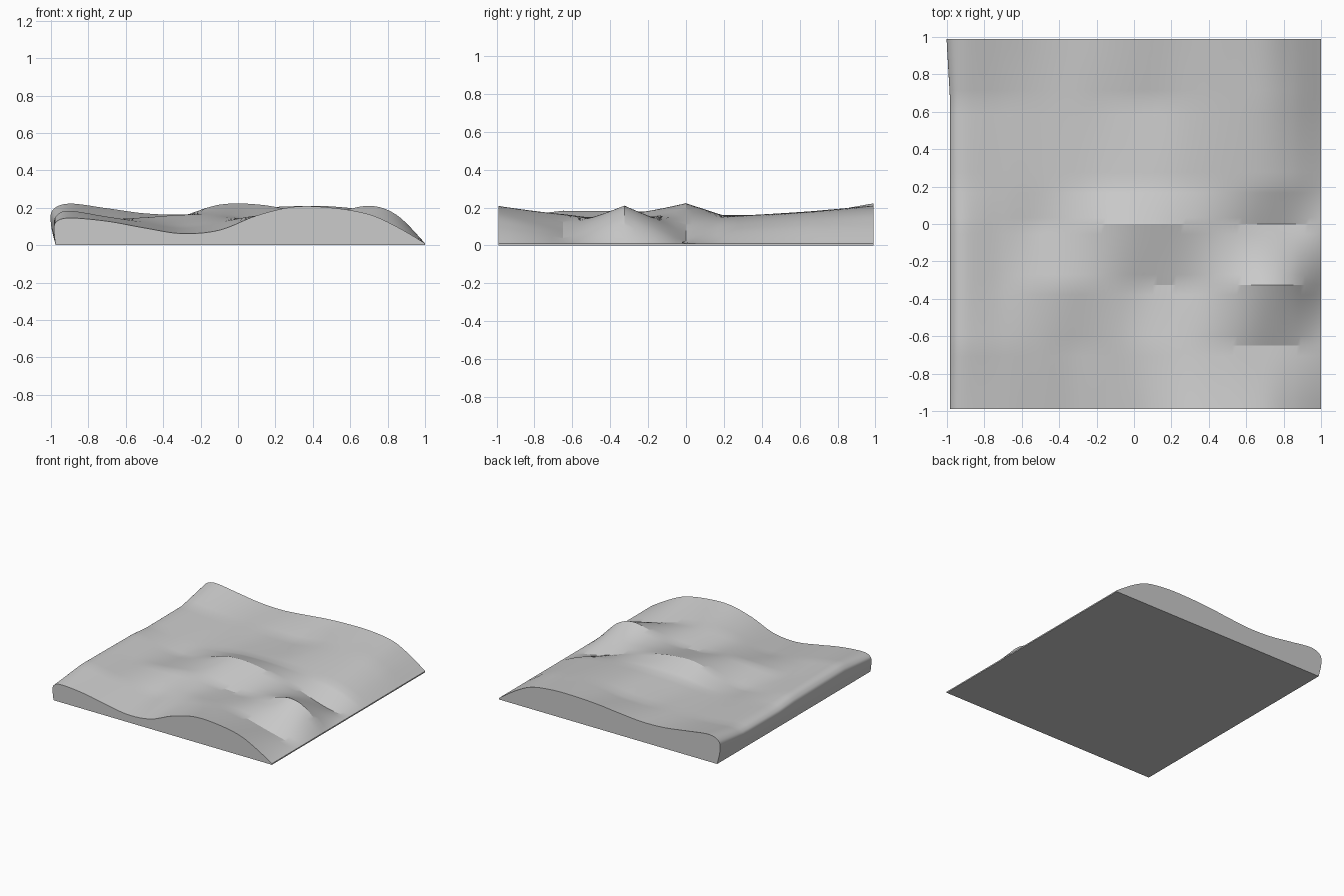
import bpy
import bmesh
import math
from mathutils import Vector

old_cube = bpy.data.objects.get("Cube")
if old_cube:
    bpy.data.objects.remove(old_cube, do_unlink=True)


def make_material(name, colour):
    material = bpy.data.materials.new(name)
    material.use_nodes = True
    material.diffuse_color = colour
    shader = material.node_tree.nodes["Principled BSDF"]
    shader.inputs["Base Color"].default_value = colour
    return material


# Ridge and valley heights, in thousandths, at the stations across the slab
STATIONS = (-.9, -.7, -.5, -.3, -.1, .1, .3, .5, .7, .85)
SECTIONS = {
    -.99: (145, 128, 92, 62, 80, 158, 205, 200, 165, 98),
    -.65: (183, 152, 122, 97, 122, 158, 163, 133, 82, 46),
    -.325: (180, 142, 148, 162, 160, 130, 128, 168, 210, 160),
    0: (176, 135, 112, 155, 216, 218, 184, 132, 64, 25),
    .2: (160, 138, 123, 132, 152, 158, 155, 146, 125, 82),
    .66: (163, 147, 142, 145, 135, 138, 172, 180, 165, 108),
    .99: (222, 197, 170, 163, 178, 198, 208, 207, 180, 110),
}
STEPS = 8
ROWS_BETWEEN = 6


def smooth_path(points, steps):
    """Catmull-Rom curve through the points, with doubled ends."""
    padded = [points[0]] + points + [points[-1]]
    path = []
    for a, b, c, d in zip(padded, padded[1:], padded[2:], padded[3:]):
        for i in range(steps):
            t = i / steps
            path.append(.5 * (2 * b + (c - a) * t
                              + (2 * a - 5 * b + 4 * c - d) * t ** 2
                              + (3 * b - a - 3 * c + d) * t ** 3))
    path.append(points[-1])
    return path


def section_profile(y, heights):
    """Rounded bluff on one side, wavy top, thin edge on the other side."""
    crest = heights[0] / 1000
    bulge = .025 if y > .9 else .008
    points = [Vector((-.975, y, 0)),
              Vector((-.975 - bulge, y, crest * .5)),
              Vector((-.965 - bulge, y, crest * .85))]
    points += [Vector((x, y, h / 1000)) for x, h in zip(STATIONS, heights)]
    points.append(Vector((1, y, .01)))
    path = smooth_path(points, STEPS)
    path.append(Vector((1, y, 0)))
    return path


def build_terrain():
    profiles = [section_profile(y, h) for y, h in SECTIONS.items()]
    rows = []
    for near, far in zip(profiles, profiles[1:]):
        for i in range(ROWS_BETWEEN):
            t = i / ROWS_BETWEEN
            rows.append([a.lerp(b, t) for a, b in zip(near, far)])
    rows.append(profiles[-1])

    bm = bmesh.new()
    grid = [[bm.verts.new(p) for p in row] for row in rows]
    # Loft the ground surface between neighbouring rows
    for near, far in zip(grid, grid[1:]):
        for i in range(len(near) - 1):
            bm.faces.new((near[i], near[i + 1], far[i + 1], far[i]))
    # Flat cut ends and base
    bm.faces.new(grid[0])
    bm.faces.new(grid[-1])
    bm.faces.new([row[0] for row in grid] + [row[-1] for row in reversed(grid)])
    bmesh.ops.recalc_face_normals(bm, faces=bm.faces)

    mesh = bpy.data.meshes.new("terrain_slab")
    bm.to_mesh(mesh)
    bm.free()
    terrain = bpy.data.objects.new("terrain_slab", mesh)
    bpy.context.collection.objects.link(terrain)
    return terrain


terrain = build_terrain()
terrain.data.materials.append(make_material("plain_grey", (.6, .6, .6, 1)))

# Smooth rolling ground with crisp ridges and cut edges
bpy.ops.object.select_all(action="DESELECT")
terrain.select_set(True)
bpy.context.view_layer.objects.active = terrain
bpy.ops.object.shade_smooth_by_angle(angle=math.radians(20))
